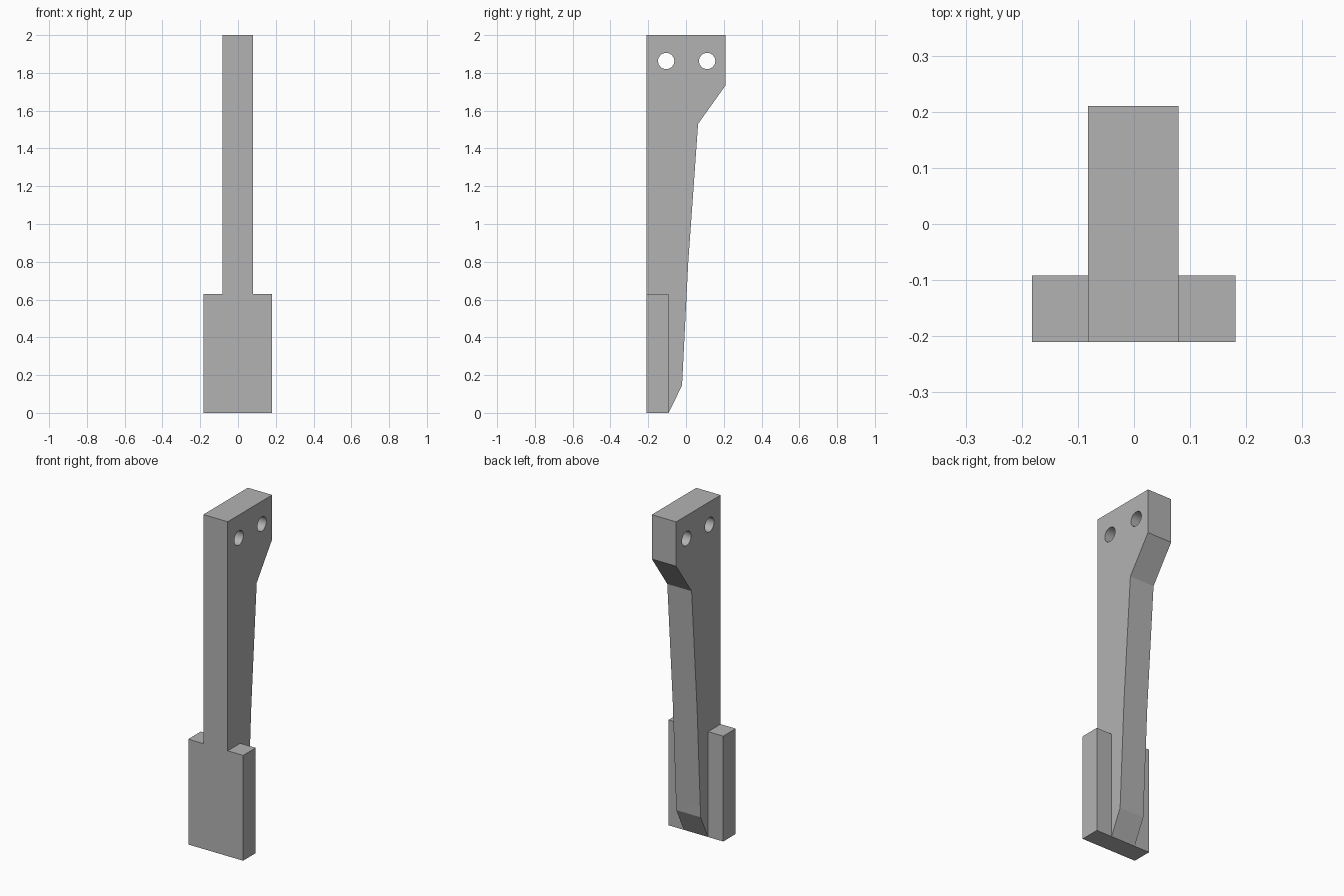
import bpy, bmesh
from mathutils import Matrix, Vector

cube = bpy.data.objects.get("Cube")
if cube:
    bpy.data.objects.remove(cube, do_unlink=True)

grey = bpy.data.materials.new("plain grey")
grey.use_nodes = True
colour = (0.45, 0.45, 0.45, 1)
grey.diffuse_color = colour
grey.node_tree.nodes["Principled BSDF"].inputs["Base Color"].default_value = colour


def make_object(name, bm):
    bmesh.ops.recalc_face_normals(bm, faces=bm.faces)
    mesh = bpy.data.meshes.new(name)
    bm.to_mesh(mesh)
    bm.free()
    mesh.materials.append(grey)
    obj = bpy.data.objects.new(name, mesh)
    bpy.context.collection.objects.link(obj)
    return obj


def extrude_profile(name, profile, x0, x1):
    """Extrude a (y, z) outline from x0 to x1."""
    bm = bmesh.new()
    face = bm.faces.new([bm.verts.new((x0, y, z)) for y, z in profile])
    ext = bmesh.ops.extrude_face_region(bm, geom=[face])["geom"]
    verts = [g for g in ext if isinstance(g, bmesh.types.BMVert)]
    bmesh.ops.translate(bm, verts=verts, vec=Vector((x1 - x0, 0, 0)))
    return make_object(name, bm)


def combine(target, tool, operation):
    mod = target.modifiers.new(operation.lower(), "BOOLEAN")
    mod.operation = operation
    mod.solver = "EXACT"
    mod.object = tool
    bpy.context.view_layer.objects.active = target
    bpy.ops.object.modifier_apply(modifier=mod.name)
    bpy.data.objects.remove(tool, do_unlink=True)


front, plate_back = -0.21, -0.092

# Tapered arm with a flared head
arm = extrude_profile("bracket_arm", [
    (front, 0), (plate_back, 0), (-0.021, 0.145), (0.012, 0.8),
    (0.064, 1.53), (0.21, 1.735), (0.21, 2), (front, 2)], -0.082, 0.079)

# Wide foot plate
plate = extrude_profile("foot_plate", [
    (front, 0), (plate_back, 0), (plate_back, 0.63), (front, 0.63)], -0.182, 0.181)
combine(arm, plate, "UNION")

# Two bolt holes through the head
for y in (-0.105, 0.112):
    bm = bmesh.new()
    bmesh.ops.create_cone(
        bm, cap_ends=True, segments=32, radius1=0.043, radius2=0.043, depth=0.5,
        matrix=Matrix.Translation((0, y, 1.863)) @ Matrix.Rotation(1.5708, 4, "Y"))
    cutter = make_object("hole_cutter", bm)
    cutter.hide_render = True
    combine(arm, cutter, "DIFFERENCE")

# Smooth hole walls, crisp edges elsewhere
arm.select_set(True)
bpy.context.view_layer.objects.active = arm
bpy.ops.object.shade_smooth_by_angle(angle=0.35)
